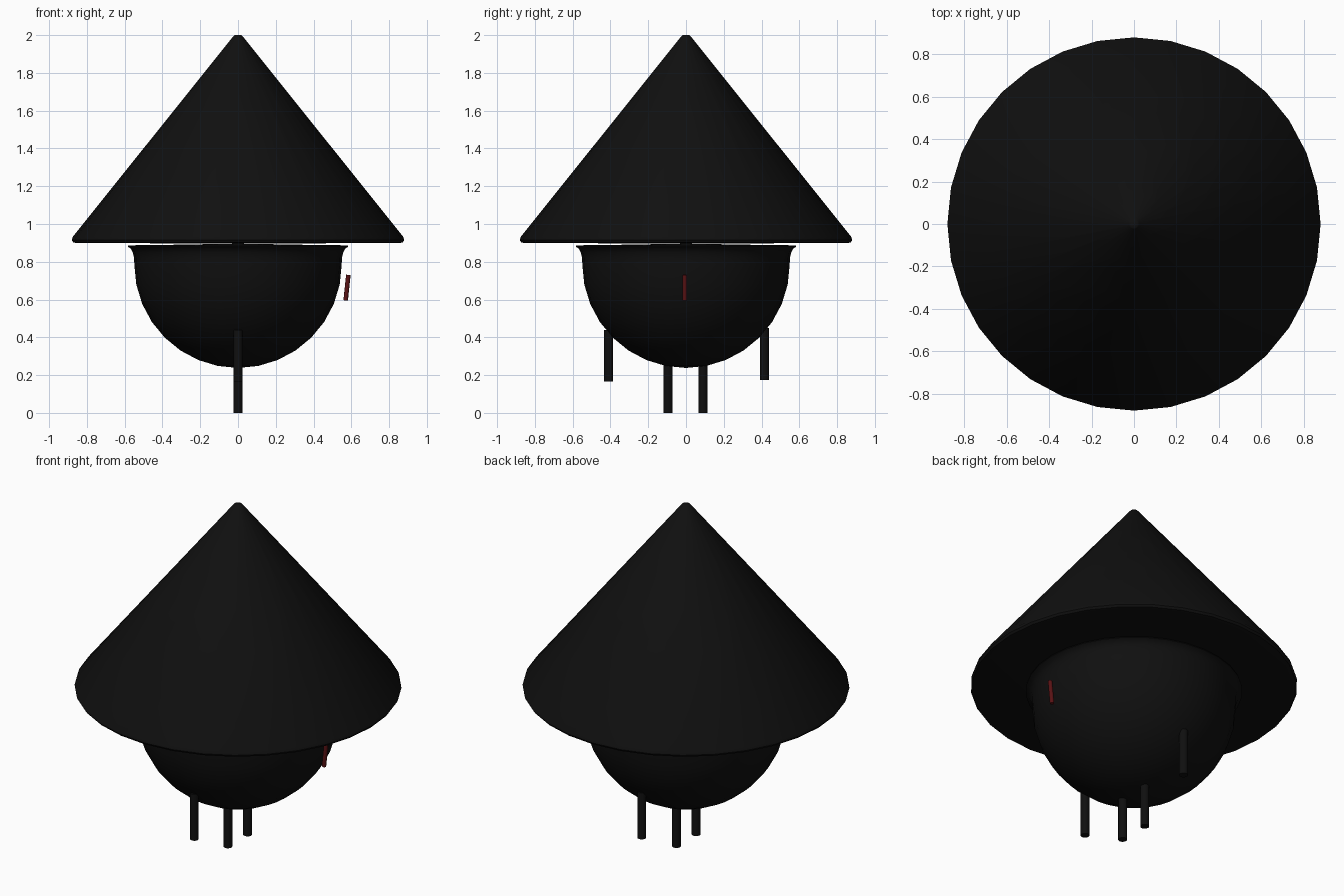
import bpy
import bmesh
import math
from mathutils import Matrix

if "Cube" in bpy.data.objects:
    bpy.data.objects.remove(bpy.data.objects["Cube"])


def material(name, rgb):
    m = bpy.data.materials.new(name)
    m.diffuse_color = (*rgb, 1)
    m.use_nodes = True
    m.node_tree.nodes["Principled BSDF"].inputs["Base Color"].default_value = m.diffuse_color
    return m


BLACK = material("matte black", (0.005, 0.005, 0.005))
RED = material("dark red", (0.1, 0.006, 0.007))


def finish(name, bm, mat, angle=40):
    bmesh.ops.recalc_face_normals(bm, faces=bm.faces)
    me = bpy.data.meshes.new(name)
    bm.to_mesh(me)
    bm.free()
    me.materials.append(mat)
    ob = bpy.data.objects.new(name, me)
    bpy.context.collection.objects.link(ob)
    bpy.ops.object.select_all(action='DESELECT')
    bpy.context.view_layer.objects.active = ob
    ob.select_set(True)
    bpy.ops.object.shade_smooth_by_angle(angle=math.radians(angle))
    return ob


def lathe(name, profile, mat, sides=32):
    """Revolve (radius, z) points; the first and last lie on the axis."""
    bm = bmesh.new()
    verts = [bm.verts.new((r, 0, z)) for r, z in profile]
    edges = [bm.edges.new(p) for p in zip(verts, verts[1:])]
    bmesh.ops.spin(bm, geom=verts + edges, cent=(0, 0, 0), axis=(0, 0, 1),
                   angle=math.tau, steps=sides)
    bmesh.ops.remove_doubles(bm, verts=bm.verts, dist=0.0005)
    return finish(name, bm, mat)


def rod(name, radius, length, matrix, mat, sides=16):
    bm = bmesh.new()
    bmesh.ops.create_cone(bm, cap_ends=True, segments=sides, radius1=radius,
                          radius2=radius, depth=length, matrix=matrix)
    return finish(name, bm, mat)


# Conical lid with a small rounded rim and blunt tip
lathe("cone_lid", [(0, 0.897), (0.855, 0.899), (0.872, 0.903), (0.88, 0.915),
                   (0.875, 0.932), (0.024, 1.995), (0.018, 2.0), (0, 2.0)], BLACK)

# Hemispherical bowl with flared lip and nearly flat top
R, CZ = 0.549, 0.787
bowl = [(R * math.sin(a), CZ - R * math.cos(a))
        for a in (math.radians(11.25 * i) for i in range(9))]
bowl += [(0.55, 0.82), (0.557, 0.85), (0.568, 0.87), (0.584, 0.88),
         (0.582, 0.887), (0.35, 0.89), (0, 0.896)]
lathe("bowl", bowl, BLACK)

# Four hanging legs in a row along y: (y, bottom, top)
for i, (y, z0, z1) in enumerate([(-0.41, 0.165, 0.44), (-0.095, 0, 0.27),
                                 (0.09, 0, 0.27), (0.415, 0.175, 0.45)]):
    rod(f"leg_{i + 1}", 0.024, z1 - z0,
        Matrix.Translation((0, y, (z0 + z1) / 2)), BLACK)

# Small tilted red bar beside the bowl
rod("red_bar", 0.012, 0.136, Matrix.Translation((0.577, -0.007, 0.663))
    @ Matrix.Rotation(math.radians(6), 4, 'Y'), RED, 12)
